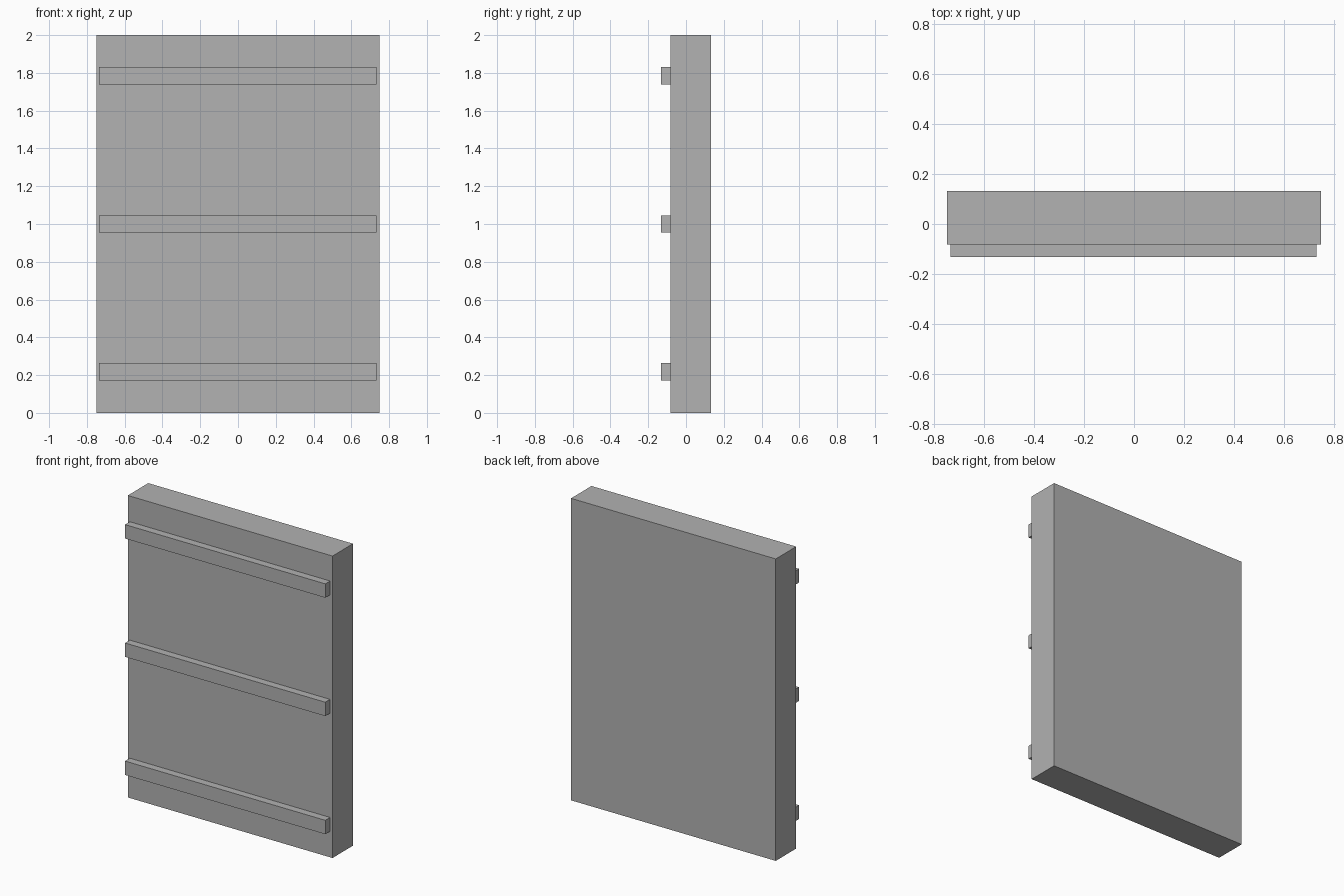
import bpy

cube = bpy.data.objects.get("Cube")
if cube:
    bpy.data.objects.remove(cube, do_unlink=True)

# Single grey finish
grey = bpy.data.materials.new("plain_grey")
grey.use_nodes = True
colour = (0.445, 0.445, 0.445, 1)
grey.diffuse_color = colour
for node in grey.node_tree.nodes:
    if node.type == 'BSDF_PRINCIPLED':
        node.inputs["Base Color"].default_value = colour


def box(name, low, high):
    """Add a box spanning two opposite corners."""
    centre = [(a + b) / 2 for a, b in zip(low, high)]
    bpy.ops.mesh.primitive_cube_add(size=1, location=centre)
    obj = bpy.context.object
    obj.name = name
    obj.scale = [b - a for a, b in zip(low, high)]
    bpy.ops.object.transform_apply(location=False, rotation=False, scale=True)
    obj.data.materials.append(grey)
    return obj


HALF_WIDTH, FRONT, BACK = 0.75, -0.082, 0.132

# Upright slab
box("panel", (-HALF_WIDTH, FRONT, 0), (HALF_WIDTH, BACK, 2))

# Horizontal battens on the front face
for name, z in (("lower", 0.218), ("middle", 1.0), ("upper", 1.784)):
    box(name + "_rail", (-0.735, -BACK, z - 0.046), (0.732, FRONT, z + 0.046))
